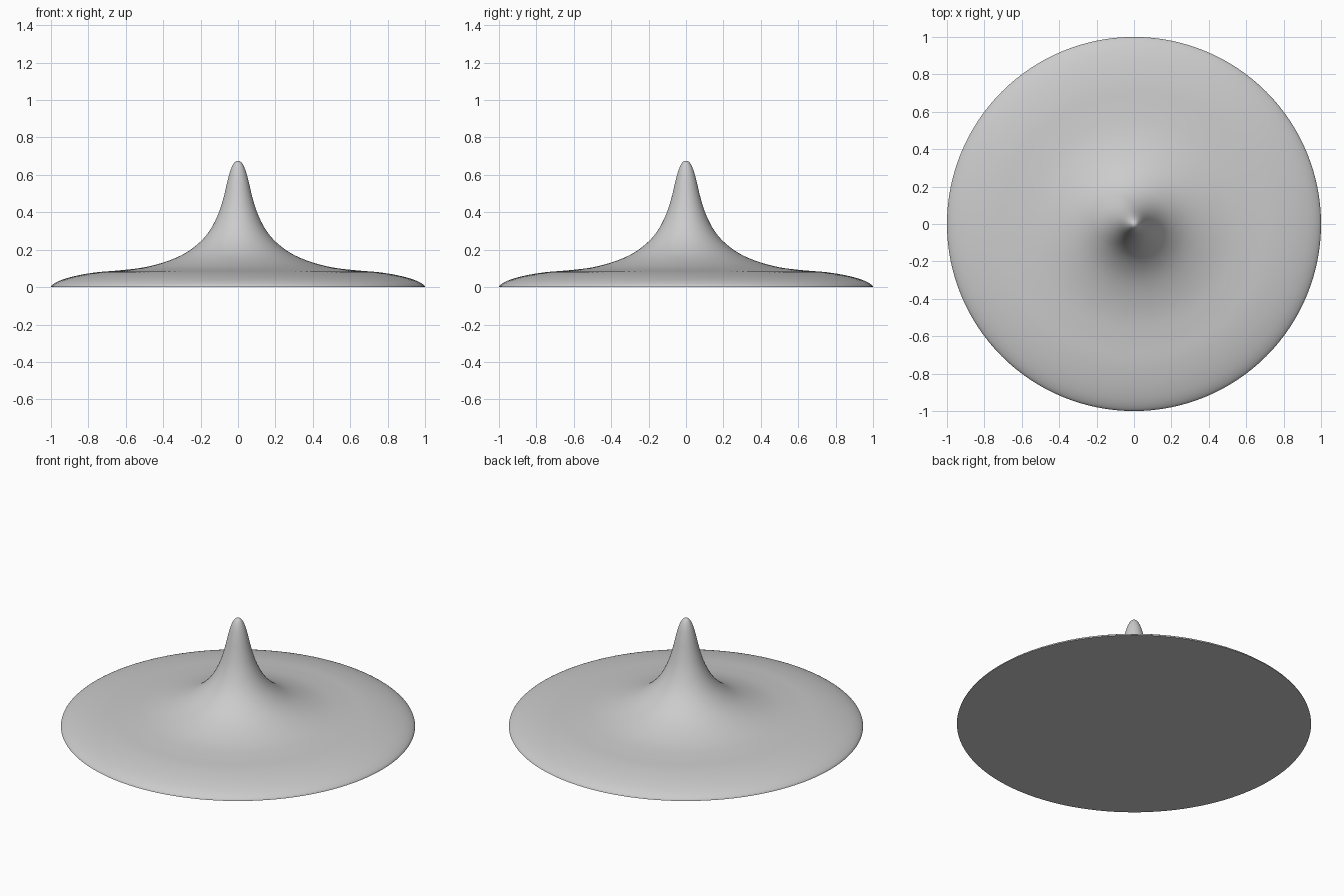
import bpy
import bmesh
import math
from mathutils import Vector

cube = bpy.data.objects.get("Cube")
if cube:
    bpy.data.objects.remove(cube, do_unlink=True)

# Plain grey material
grey = bpy.data.materials.new("plain_grey")
grey.use_nodes = True
colour = (0.6, 0.6, 0.6, 1)
grey.diffuse_color = colour
grey.node_tree.nodes["Principled BSDF"].inputs["Base Color"].default_value = colour

# Outline (radius, height) from the tip down to the rim
outline = [(0, 0.675), (0.02, 0.665), (0.04, 0.625), (0.058, 0.56),
           (0.077, 0.48), (0.104, 0.395), (0.145, 0.312), (0.2, 0.244),
           (0.28, 0.183), (0.38, 0.138), (0.5, 0.106), (0.63, 0.09),
           (0.75, 0.08), (0.85, 0.064), (0.93, 0.043), (0.98, 0.021), (1, 0)]


def smooth_path(points, steps):
    """Pass a Catmull-Rom curve through the points."""
    pts = [Vector(p) for p in points]
    start = Vector((-pts[1].x, pts[1].y))   # mirrored so the tip is round
    end = Vector((pts[-2].x, -pts[-2].y))   # mirrored so the rim meets upright
    pts = [start] + pts + [end]
    path = []
    for a, b, c, d in zip(pts, pts[1:], pts[2:], pts[3:]):
        for i in range(steps):
            t = i / steps
            path.append(b + (c - a) * t / 2
                        + (2 * a - 5 * b + 4 * c - d) * t * t / 2
                        + (3 * b - a - 3 * c + d) * t ** 3 / 2)
    return path + [pts[-2]]


# Spin the outline into a spired disc with a flat underside
bm = bmesh.new()
verts = [bm.verts.new((p.x, 0, p.y)) for p in smooth_path(outline, 4)]
edges = [bm.edges.new(pair) for pair in zip(verts, verts[1:])]
bmesh.ops.spin(bm, geom=verts + edges, cent=(0, 0, 0), axis=(0, 0, 1),
               angle=math.tau, steps=128, use_merge=False)
bmesh.ops.remove_doubles(bm, verts=bm.verts, dist=0.0002)
rim = [e for e in bm.edges if e.is_boundary]
bmesh.ops.contextual_create(bm, geom=rim)
bmesh.ops.recalc_face_normals(bm, faces=bm.faces)

mesh = bpy.data.meshes.new("spired_disc")
bm.to_mesh(mesh)
bm.free()
mesh.materials.append(grey)
disc = bpy.data.objects.new("spired_disc", mesh)
bpy.context.collection.objects.link(disc)

# Smooth the surface but keep the lower rim sharp
bpy.ops.object.select_all(action="DESELECT")
disc.select_set(True)
bpy.context.view_layer.objects.active = disc
bpy.ops.object.shade_smooth_by_angle(angle=math.radians(40))
